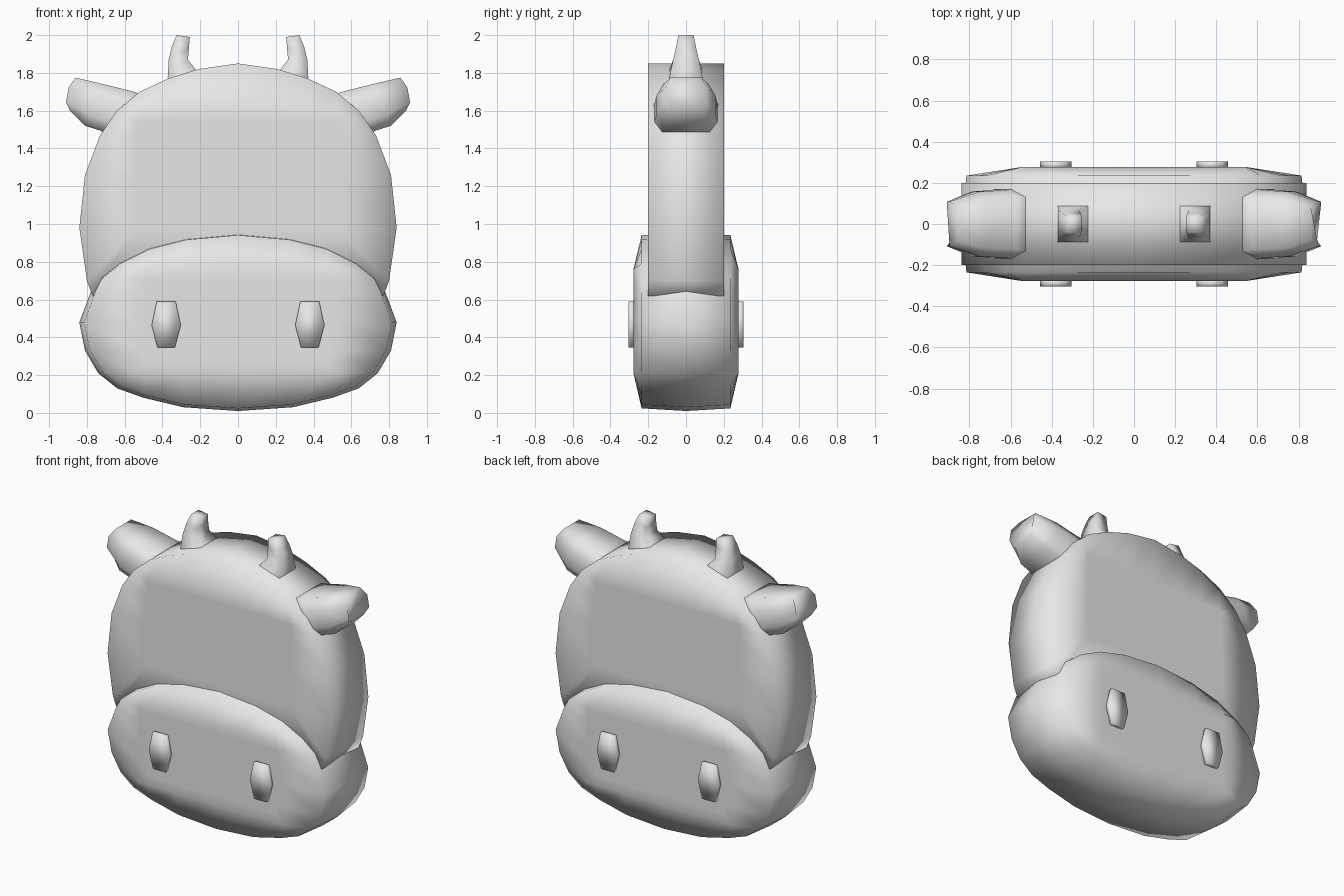
import bpy
import bmesh
from mathutils import Vector

if "Cube" in bpy.data.objects:
    bpy.data.objects.remove(bpy.data.objects["Cube"], do_unlink=True)

grey = bpy.data.materials.new("plain_grey")
grey.use_nodes = True
grey.diffuse_color = (0.8, 0.8, 0.8, 1)
grey.node_tree.nodes["Principled BSDF"].inputs["Base Color"].default_value = (0.8, 0.8, 0.8, 1)


def loft(name, rings):
    """Skin a stack of closed rings, cap both ends and shade smooth."""
    bm = bmesh.new()
    loops = [[bm.verts.new(p) for p in ring] for ring in rings]
    n = len(loops[0])
    for a, b in zip(loops, loops[1:]):
        for i in range(n):
            j = (i + 1) % n
            bm.faces.new((a[i], a[j], b[j], b[i]))
    bm.faces.new(loops[0])
    bm.faces.new(loops[-1])
    bmesh.ops.remove_doubles(bm, verts=bm.verts[:], dist=0.001)
    bmesh.ops.recalc_face_normals(bm, faces=bm.faces[:])
    for f in bm.faces:
        f.smooth = True
    mesh = bpy.data.meshes.new(name)
    bm.to_mesh(mesh)
    bm.free()
    mesh.materials.append(grey)
    obj = bpy.data.objects.new(name, mesh)
    bpy.context.collection.objects.link(obj)
    return obj


def mirrored(half):
    """Close a half outline that starts and ends on x = 0."""
    return half + [(-x, z) for x, z in reversed(half[1:-1])]


def clamped(outline, x_max, z_min, z_max):
    return [(max(-x_max, min(x_max, x)), max(z_min, min(z_max, z))) for x, z in outline]


def at_depth(outline, y):
    return [(x, y, z) for x, z in outline]


# Head: thick slab with a flat panel on each face
head = mirrored([(0, 1.85), (0.21, 1.82), (0.37, 1.77), (0.52, 1.70), (0.64, 1.60),
                 (0.73, 1.47), (0.81, 1.26), (0.84, 0.98), (0.80, 0.70), (0.77, 0.62), (0, 0.55)])
panel = clamped(head, 0.54, 0.97, 1.54)
loft("head", [at_depth(panel, -0.2), at_depth(head, -0.2),
              at_depth(head, 0.2), at_depth(panel, 0.2)])

# Muzzle: wider, bevelled block wrapped round the bottom of the head
muzzle = mirrored([(0, 0.955), (0.28, 0.93), (0.48, 0.88), (0.64, 0.80), (0.74, 0.72),
                   (0.78, 0.64), (0.84, 0.48), (0.81, 0.33), (0.74, 0.21), (0.64, 0.13),
                   (0.5, 0.08), (0.29, 0.03), (0, 0.01)])
rim = [(x * 0.97, 0.48 + (z - 0.48) * 0.97) for x, z in muzzle]
front_half = [at_depth(clamped(muzzle, 0.48, 0.27, 0.70), -0.278),
              at_depth(clamped(muzzle, 0.54, 0.21, 0.76), -0.278),
              at_depth(rim, -0.235)]
back_half = [[(x, -y, z) for x, y, z in ring] for ring in reversed(front_half)]
loft("muzzle", front_half + [at_depth(muzzle, 0)] + back_half)


def limb(name, side, sections, profile, bulge=0.0):
    """Loft sections (point a, point b, half depth); the last one may bow outwards."""
    rings = []
    for k, (a, b, depth) in enumerate(sections):
        a, b = Vector(a), Vector(b)
        ring = []
        for u, v in profile:
            x, z = a.lerp(b, v)
            if k == len(sections) - 1 and 0 < v < 1:
                x += bulge
            ring.append((side * x, u * depth, z))
        rings.append(ring)
    loft(name, rings)


ear_sections = [((0.48, 1.68), (0.64, 1.44), 0.185),
                ((0.57, 1.705), (0.73, 1.495), 0.165),
                ((0.72, 1.742), (0.81, 1.52), 0.158),
                ((0.86, 1.775), (0.89, 1.60), 0.108)]
ear_profile = [(-0.75, 0), (-1, 0.3), (-1, 0.75), (-0.75, 1),
               (0.75, 1), (1, 0.75), (1, 0.3), (0.75, 0)]
horn_sections = [((0.37, 1.70), (0.20, 1.78), 0.095),
                 ((0.372, 1.78), (0.225, 1.82), 0.087),
                 ((0.367, 1.87), (0.265, 1.87), 0.068),
                 ((0.35, 1.94), (0.26, 1.93), 0.052),
                 ((0.325, 2.0), (0.255, 1.99), 0.04)]
horn_profile = [(-1, 0), (-1, 1), (1, 1), (1, 0)]
nostril = [(-0.05, 0.59), (0.05, 0.59), (0.077, 0.465),
           (0.046, 0.345), (-0.046, 0.345), (-0.077, 0.465)]

# Ears, horns and the raised nostrils on both faces
for side, label in ((1, "left"), (-1, "right")):
    limb(label + "_ear", side, ear_sections, ear_profile, 0.028)
    limb(label + "_horn", side, horn_sections, horn_profile)
    shape = [(side * 0.38 + x, z) for x, z in nostril]
    for facing, end in ((-1, "front"), (1, "back")):
        loft(f"{label}_{end}_nostril",
             [at_depth(shape, facing * 0.27), at_depth(shape, facing * 0.305)])
